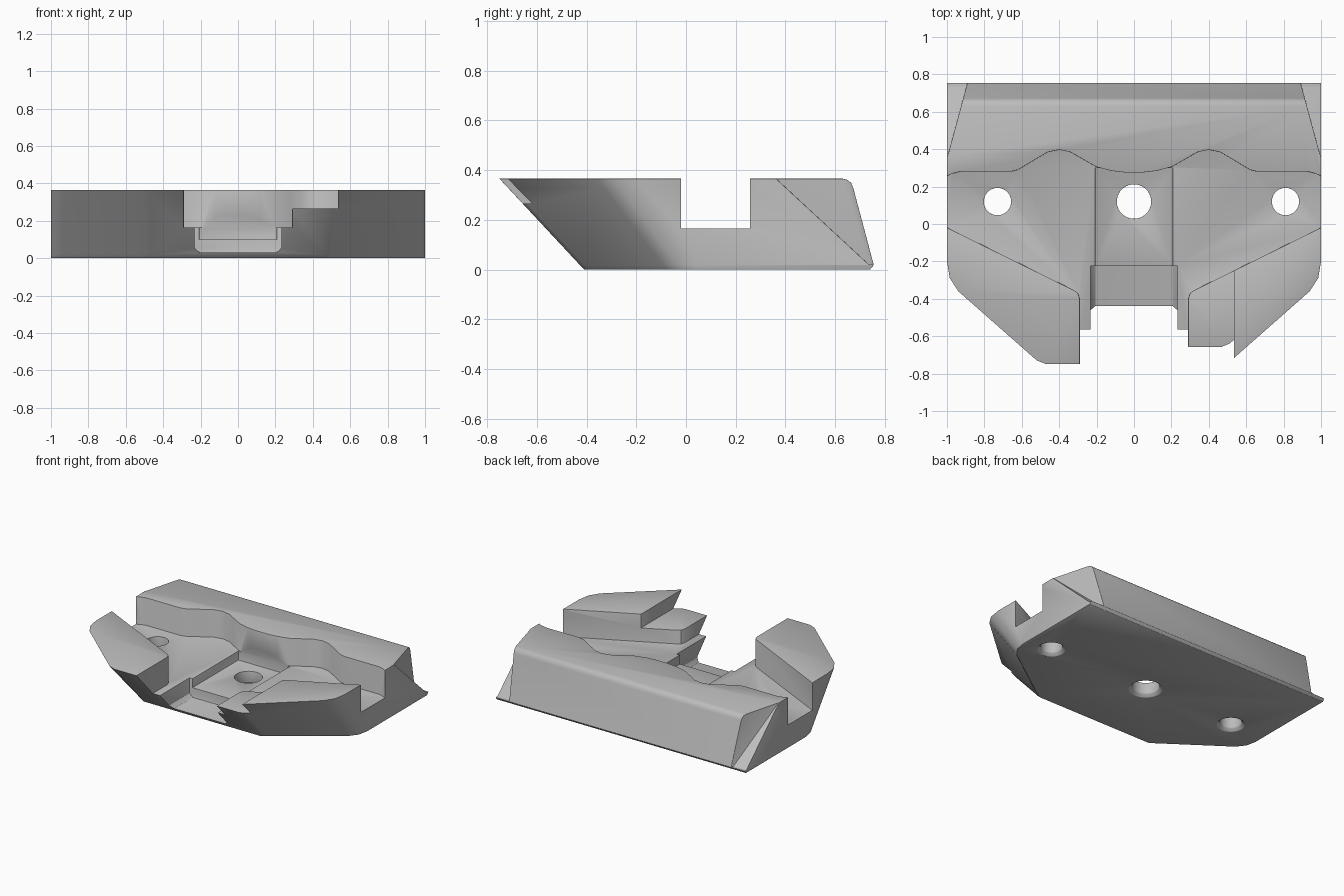
import bpy
import bmesh
from math import sin, cos, tau

old = bpy.data.objects.get("Cube")
if old:
    bpy.data.objects.remove(old, do_unlink=True)

grey = bpy.data.materials.new("plain_grey")
grey.use_nodes = True
COLOUR = (0.5, 0.5, 0.5, 1)
grey.diffuse_color = COLOUR
grey.node_tree.nodes["Principled BSDF"].inputs["Base Color"].default_value = COLOUR


def loft(name, rings):
    """Closed solid through rings of matching 3D points."""
    bm = bmesh.new()
    vs = [[bm.verts.new(p) for p in ring] for ring in rings]
    n = len(vs[0])
    for a, b in zip(vs, vs[1:]):
        for i in range(n):
            j = (i + 1) % n
            bm.faces.new((a[i], a[j], b[j], b[i]))
    bm.faces.new(vs[0][::-1])
    bm.faces.new(vs[-1])
    bmesh.ops.recalc_face_normals(bm, faces=bm.faces)
    mesh = bpy.data.meshes.new(name)
    bm.to_mesh(mesh)
    bm.free()
    mesh.materials.append(grey)
    obj = bpy.data.objects.new(name, mesh)
    bpy.context.collection.objects.link(obj)
    return obj


def prism_z(name, outline, z0, z1):
    return loft(name, [[(x, y, z) for x, y in outline] for z in (z0, z1)])


def mirrored(half):
    """Join a +x half outline with its mirror image."""
    return half + [(-x, y) for x, y in reversed(half)]


# Body: undercut front and front corners, leaning back with a rounded top edge
TOP = 0.365
low = [(0.47, -0.41), (0.5, -0.39), (0.94, -0.08), (0.985, -0.02), (1, 0.05)]
high = [(0.47, -0.75), (0.52, -0.73), (0.94, -0.36), (0.985, -0.29), (1, -0.2)]
rings = []
for z, back in ((0, 0.74), (0.018, 0.755), (0.33, 0.672), (0.348, 0.664),
                (0.36, 0.65), (TOP, 0.63)):
    t = z / TOP
    half = [(a[0] + (b[0] - a[0]) * t, a[1] + (b[1] - a[1]) * t)
            for a, b in zip(low, high)] + [(1, back)]
    rings.append([(x, y, z) for x, y in mirrored(half)])
body = loft("clamp_block", rings)

cutters = []

# Main channel: wavy back wall, slanted jaws and a central front opening
wave = [(0.05, 0.276), (0.12, 0.284), (0.2, 0.305), (0.28, 0.35), (0.34, 0.385),
        (0.4, 0.397), (0.46, 0.385), (0.52, 0.35), (0.62, 0.29), (0.66, 0.28),
        (0.93, 0.28), (0.97, 0.27), (1.1, 0.21)]
jaw = [(1.1, 0.03), (0.32, -0.355), (0.3, -0.37), (0.29, -0.4), (0.29, -0.9)]
cutters.append(prism_z("channel_cutter", mirrored(wave + jaw), 0.165, 0.5))

# Lowered inner step on the left jaw
step = [(0.2, -0.9), (0.535, -0.9), (0.535, -0.1), (0.2, -0.1)]
cutters.append(prism_z("jaw_step_cutter", step, 0.265, 0.5))

# Shallow central slot whose end leans forward into the wavy wall
slot = [(-0.3, 0.1), (0.3, 0.1), (0.3, 0.165), (0.272, 0.245), (-0.3, 0.245)]
cutters.append(loft("slot_cutter", [[(x, y, z) for y, z in slot] for x in (-0.207, 0.207)]))

# Deeper pocket open to the front
cutters.append(loft("pocket_cutter", [
    [(-w, -0.225, z), (w, -0.225, z), (w, -0.9, z), (-w, -0.9, z)]
    for z, w in ((0.03, 0.205), (0.055, 0.232), (0.2, 0.232))]))

# Ramped notches at the back corners
notch = [(0.36, 0.367), (0.735, 0.02), (0.9, 0.02), (0.9, 0.5), (0.36, 0.5)]
for s, side in ((1, "left"), (-1, "right")):
    inner = [(s * (1.0 - (y - 0.35) * 0.27), y, z) for y, z in notch]
    outer = [(s * 1.2, y, z) for y, z in notch]
    cutters.append(loft(side + "_notch_cutter", [inner, outer]))

# Bolt holes, countersunk underneath
for name, x, r in (("middle", 0, 0.092), ("left", 0.81, 0.073), ("right", -0.73, 0.073)):
    cutters.append(loft(name + "_hole_cutter", [
        [(x + q * cos(tau * i / 40), 0.12 + q * sin(tau * i / 40), z) for i in range(40)]
        for z, q in ((-0.01, r + 0.03), (0.02, r), (0.5, r))]))

# Apply the cuts, then soften the edges
bpy.ops.object.select_all(action="DESELECT")
body.select_set(True)
bpy.context.view_layer.objects.active = body
for cutter in cutters:
    cutter.hide_render = True
    mod = body.modifiers.new(cutter.name, "BOOLEAN")
    mod.operation = "DIFFERENCE"
    mod.solver = "EXACT"
    mod.object = cutter
    bpy.ops.object.modifier_apply(modifier=mod.name)
    bpy.data.objects.remove(cutter, do_unlink=True)

bevel = body.modifiers.new("soft_edges", "BEVEL")
bevel.width = 0.008
bevel.segments = 2
bevel.limit_method = "ANGLE"
bevel.angle_limit = 0.7
bpy.ops.object.modifier_apply(modifier=bevel.name)
bpy.ops.object.shade_smooth_by_angle(angle=0.5)
